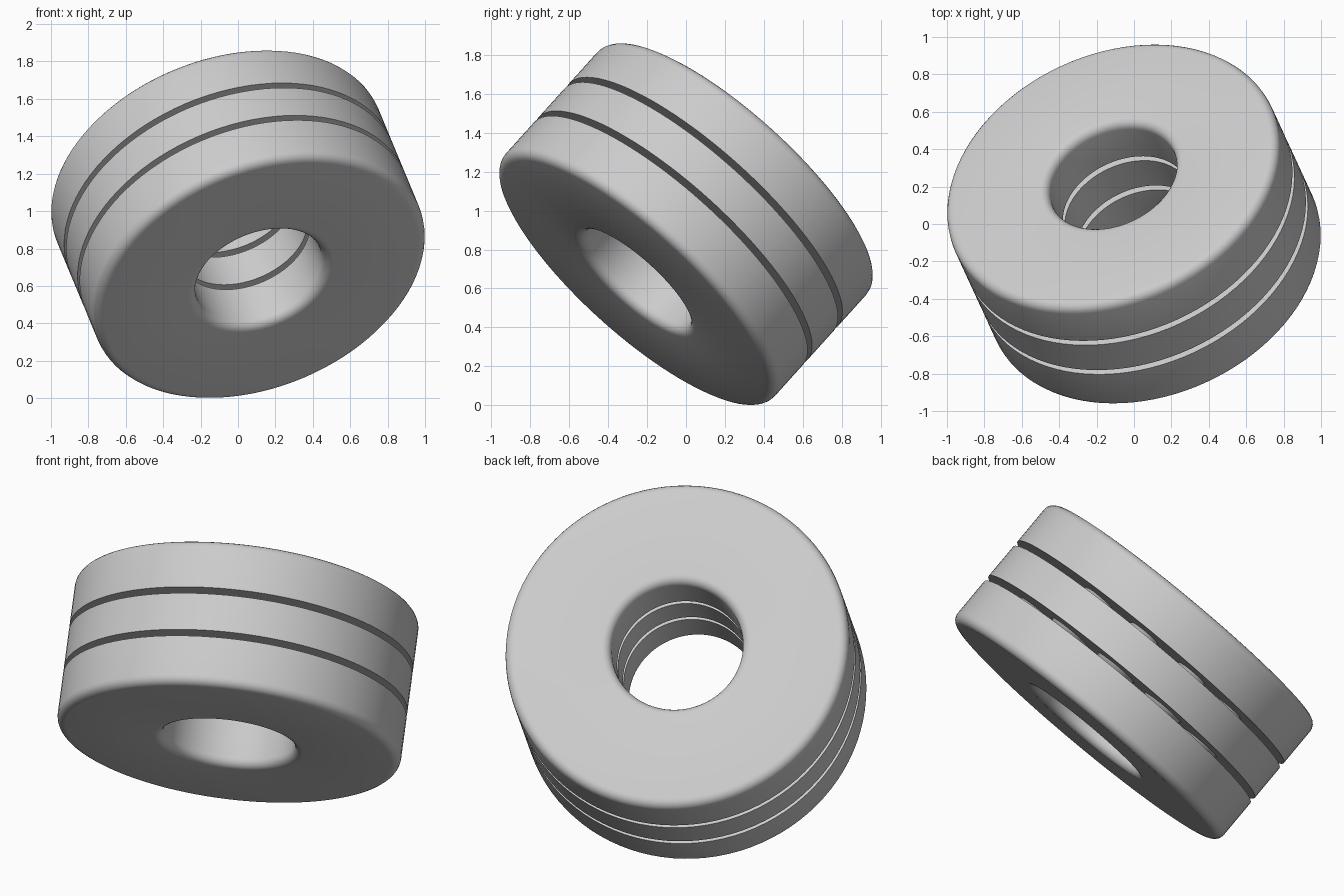
import bpy, bmesh, math
from mathutils import Matrix, Vector

cube = bpy.data.objects.get("Cube")
if cube:
    bpy.data.objects.remove(cube)

R_OUT, R_IN, HALF, ROUND = 0.93, 0.355, 0.414, 0.05
GAP_LOW, GAP_HIGH = 0.104, 0.14      # gap between cage and each washer
BALLS, BALL_R = 12, 0.165
PITCH_R = (R_OUT + R_IN) / 2
SEGMENTS = 96

# Tilted resting pose of the bearing axis
axis = Vector((-0.295, 0.64, 0.709)).normalized()
pose = Matrix.Translation((0, 0, 0.93)) @ axis.to_track_quat('Z', 'Y').to_matrix().to_4x4()

steel = bpy.data.materials.new("light_grey_steel")
steel.use_nodes = True
grey = (0.6, 0.6, 0.6, 1)
steel.diffuse_color = grey
steel.node_tree.nodes["Principled BSDF"].inputs["Base Color"].default_value = grey


def finish(name, bm, angle):
    bmesh.ops.recalc_face_normals(bm, faces=bm.faces)
    mesh = bpy.data.meshes.new(name)
    bm.to_mesh(mesh)
    bm.free()
    mesh.materials.append(steel)
    obj = bpy.data.objects.new(name, mesh)
    obj.matrix_world = pose
    bpy.context.collection.objects.link(obj)
    bpy.ops.object.select_all(action='DESELECT')
    obj.select_set(True)
    bpy.context.view_layer.objects.active = obj
    bpy.ops.object.shade_smooth_by_angle(angle=math.radians(angle))
    return obj


def arc(cx, cz, start, steps=5):
    """Quarter-round corner, turning clockwise from the start angle."""
    turns = [start - math.pi / 2 * i / steps for i in range(steps + 1)]
    return [(cx + ROUND * math.cos(a), cz + ROUND * math.sin(a)) for a in turns]


def ring(name, profile):
    """Revolve a closed (radius, height) profile around the axis."""
    bm = bmesh.new()
    loops = []
    for i in range(SEGMENTS):
        a = 2 * math.pi * i / SEGMENTS
        loops.append([bm.verts.new((r * math.cos(a), r * math.sin(a), z)) for r, z in profile])
    n = len(profile)
    for i in range(SEGMENTS):
        p, q = loops[i], loops[(i + 1) % SEGMENTS]
        for j in range(n):
            k = (j + 1) % n
            bm.faces.new((p[j], q[j], q[k], p[k]))
    return finish(name, bm, 35)


# Two washers, rounded on their outward faces
washer = ([(R_IN, GAP_HIGH)]
          + arc(R_IN + ROUND, HALF - ROUND, math.pi)
          + arc(R_OUT - ROUND, HALF - ROUND, math.pi / 2)
          + [(R_OUT, GAP_HIGH)])
for name, side in (("upper_washer", 1), ("lower_washer", -1)):
    ring(name, [(r, z * side) for r, z in washer])

# Flat cage ring between the washers
ring("cage_ring", [(R_IN, -GAP_LOW), (R_IN, GAP_LOW), (R_OUT, GAP_LOW), (R_OUT, -GAP_LOW)])

# Balls held in the cage, glimpsed through the gaps
bm = bmesh.new()
for i in range(BALLS):
    spot = Matrix.Rotation(2 * math.pi * i / BALLS, 4, 'Z') @ Matrix.Translation((PITCH_R, 0, 0))
    bmesh.ops.create_uvsphere(bm, u_segments=24, v_segments=16, radius=BALL_R, matrix=spot)
finish("bearing_balls", bm, 60)
